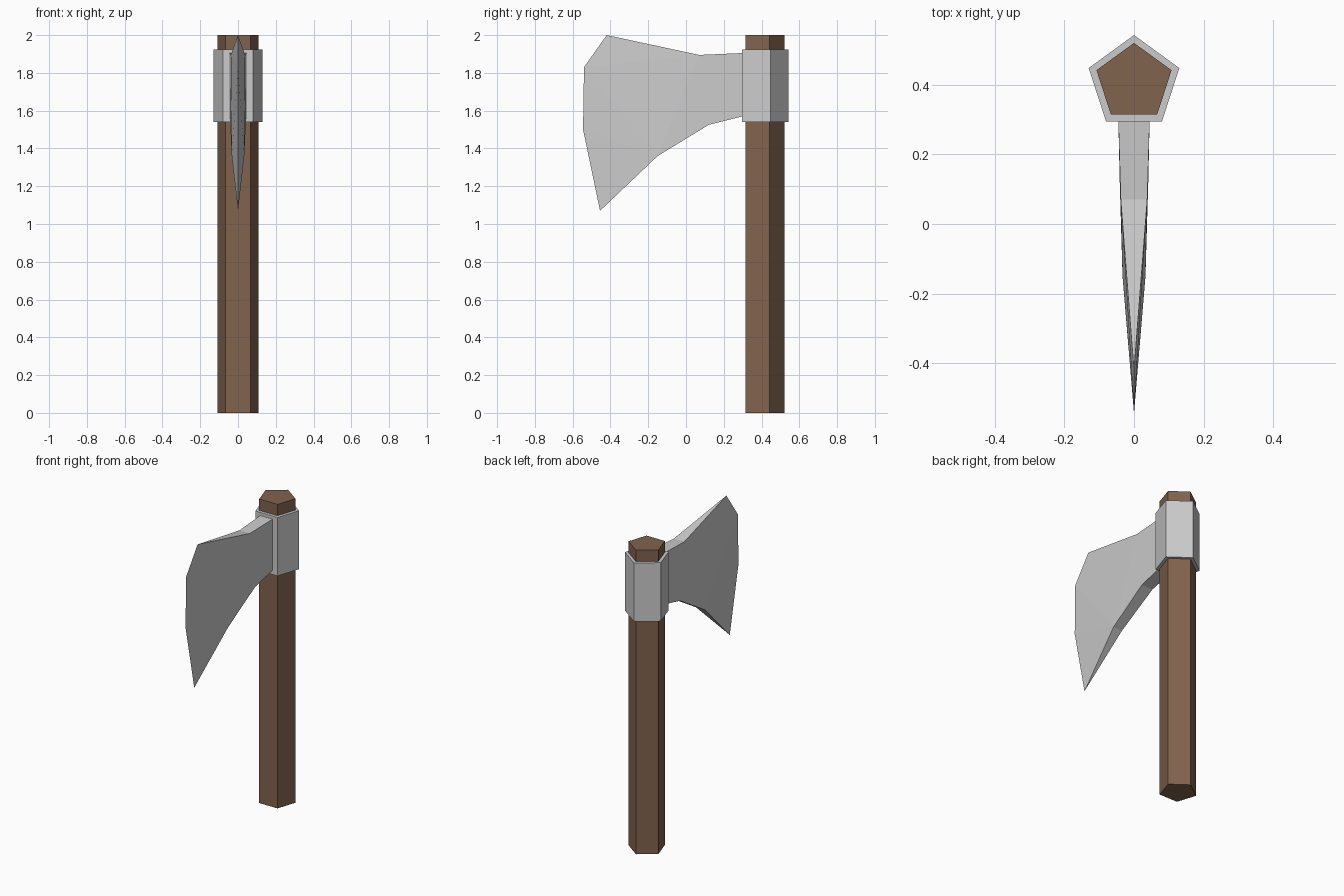
import bpy, bmesh, math

if "Cube" in bpy.data.objects:
    bpy.data.objects.remove(bpy.data.objects["Cube"])

def material(name, rgb):
    m = bpy.data.materials.new(name)
    m.diffuse_color = (*rgb, 1)
    m.use_nodes = True
    m.node_tree.nodes["Principled BSDF"].inputs["Base Color"].default_value = m.diffuse_color
    return m

def pentagon_prism(name, radius, y, z0, z1):
    bpy.ops.mesh.primitive_cylinder_add(vertices=5, radius=radius, depth=z1 - z0,
                                        location=(0, y, (z0 + z1) / 2))
    ob = bpy.context.object
    ob.name = name
    # Turn so that one corner points to the back (+y)
    v = ob.data.vertices[0].co
    ob.rotation_euler.z = math.pi / 2 - math.atan2(v.y, v.x)
    return ob

# Wooden handle and metal collar, both five-sided
handle = pentagon_prism("handle", 0.1135, 0.407, 0, 2)
handle.data.materials.append(material("wood", (0.22, 0.125, 0.075)))
pentagon_prism("collar", 0.137, 0.406, 1.54, 1.925)

# Blade: half thickness, y, z around the outline; the cutting edge is on x = 0
outline = [(0.045, 0.300, 1.905), (0.038, 0.070, 1.895), (0, -0.420, 2.000),
           (0, -0.540, 1.830), (0, -0.545, 1.500), (0, -0.455, 1.070),
           (0.033, -0.150, 1.360), (0.041, 0.120, 1.525), (0.045, 0.300, 1.570)]
cheek = [(0, 1, 7, 8), (1, 6, 7), (1, 2, 3), (1, 3, 6), (3, 4, 6), (4, 5, 6)]

bm = bmesh.new()
right = [bm.verts.new(p) for p in outline]
left = [r if p[0] == 0 else bm.verts.new((-p[0], p[1], p[2]))
        for r, p in zip(right, outline)]
for side in (right, left):
    for f in cheek:
        bm.faces.new([side[i] for i in f])
# Top, bottom and butt strips joining the two cheeks
for a, b in ((0, 1), (1, 2), (5, 6), (6, 7), (7, 8), (8, 0)):
    bm.faces.new(list(dict.fromkeys((right[a], right[b], left[b], left[a]))))
bmesh.ops.recalc_face_normals(bm, faces=bm.faces)
mesh = bpy.data.meshes.new("blade")
bm.to_mesh(mesh)
bm.free()
bpy.context.collection.objects.link(bpy.data.objects.new("blade", mesh))
